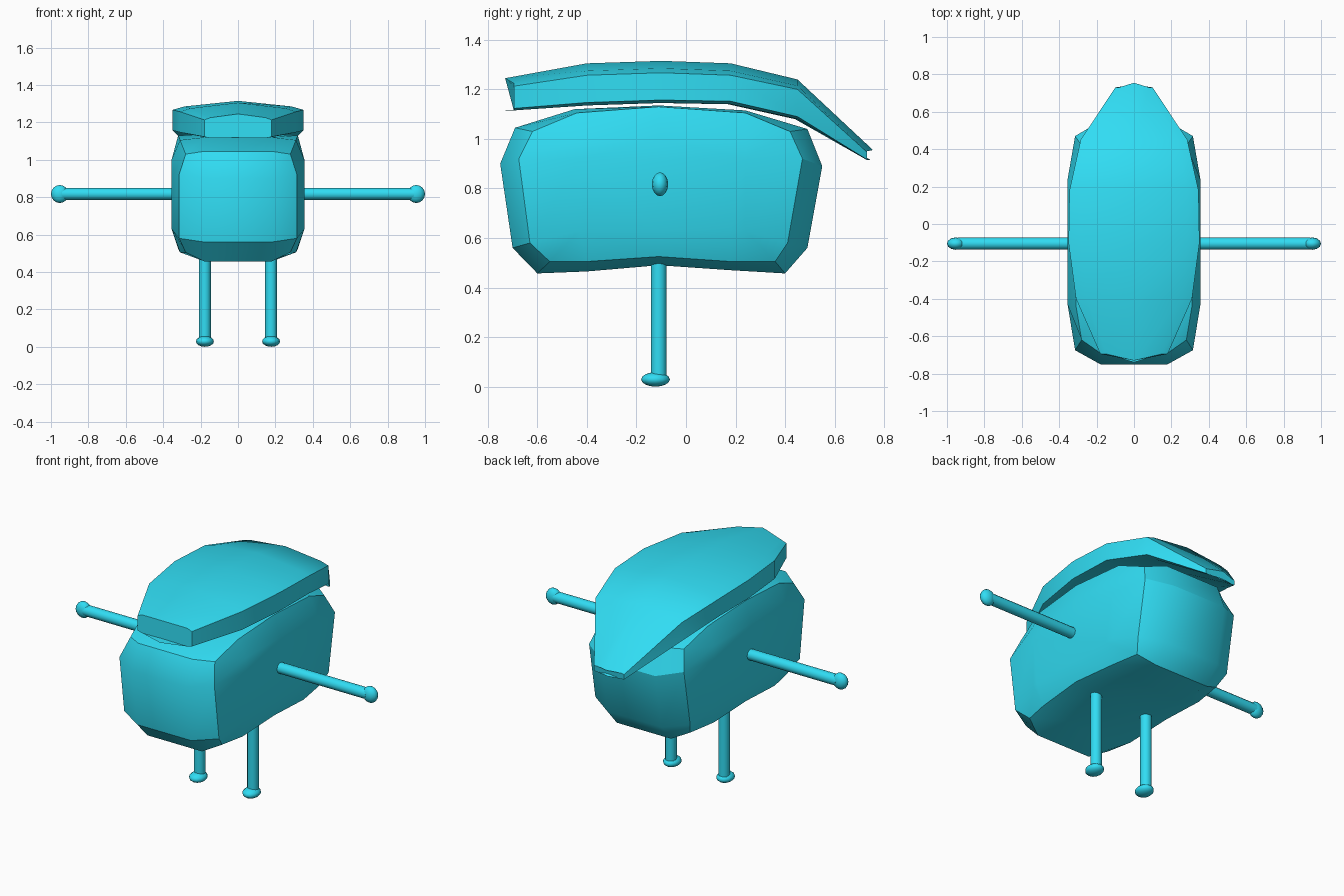
import bpy, bmesh, math
from mathutils import Matrix, Vector

if "Cube" in bpy.data.objects:
    bpy.data.objects.remove(bpy.data.objects["Cube"])

mat = bpy.data.materials.new("cyan")
mat.diffuse_color = (0.03, 0.72, 0.9, 1)
mat.use_nodes = True
mat.node_tree.nodes["Principled BSDF"].inputs["Base Color"].default_value = mat.diffuse_color


def finish(name, bm, angle=35):
    bmesh.ops.remove_doubles(bm, verts=bm.verts, dist=0.0005)
    bmesh.ops.recalc_face_normals(bm, faces=bm.faces)
    me = bpy.data.meshes.new(name)
    bm.to_mesh(me)
    bm.free()
    ob = bpy.data.objects.new(name, me)
    bpy.context.collection.objects.link(ob)
    me.materials.append(mat)
    bpy.ops.object.select_all(action='DESELECT')
    ob.select_set(True)
    bpy.context.view_layer.objects.active = ob
    bpy.ops.object.shade_smooth_by_angle(angle=math.radians(angle))
    return ob


def loft(name, rings, angle=35):
    bm = bmesh.new()
    vs = [[bm.verts.new(p) for p in r] for r in rings]
    n = len(vs[0])
    for a, b in zip(vs, vs[1:]):
        for i in range(n):
            j = (i + 1) % n
            bm.faces.new((a[i], a[j], b[j], b[i]))
    bm.faces.new(vs[0][::-1])
    bm.faces.new(vs[-1])
    return finish(name, bm, angle)


# body: side outline (y, z), shoulder outline (x, y, z), then a slightly bulged cheek
outer = [(-.75, .90), (-.69, 1.045), (-.45, 1.12), (-.11, 1.135), (.24, 1.115),
         (.49, 1.04), (.55, .89), (.49, .56), (.40, .457), (.18, .47),
         (-.11, .49), (-.40, .465), (-.60, .457), (-.70, .56)]
side = [(.315, -.675, .92), (.28, -.62, 1.03), (.31, -.44, 1.105), (.32, -.11, 1.13),
        (.31, .24, 1.105), (.28, .42, 1.03), (.315, .47, .92), (.315, .41, .58),
        (.28, .36, .505), (.31, .18, .505), (.32, -.11, .525), (.31, -.40, .505),
        (.28, -.55, .505), (.315, -.63, .58)]


def cheek(s):
    return [(s * .355, min(max(y, -.43), .24), min(max(z, .63), 1.0)) for _, y, z in side]


def shoulder(s):
    return [(s * x, y, z) for x, y, z in side]


def middle(s):
    return [(s * .18, y, z) for y, z in outer]


loft("body", [cheek(-1), shoulder(-1), middle(-1), middle(1), shoulder(1), cheek(1)], 32)

# cap: sections along y (centre y, rim y, half width, top z, bottom z, crown drop)
sections = [(-.73, -.695, .18, 1.245, 1.115, .02), (-.40, -.40, .31, 1.305, 1.135, .03),
            (-.10, -.10, .35, 1.315, 1.145, .03), (.18, .18, .345, 1.305, 1.14, .03),
            (.45, .45, .285, 1.24, 1.08, .025), (.755, .73, .10, .955, .915, .005)]
rings = []
for yc, yr, w, zt, zb, d in sections:
    rings.append([(0, yc, zt), (.82 * w, yr, zt - d), (w, yr, zt - 1.6 * d),
                  (w, yr, zb + d * .4), (.82 * w, yr, zb), (0, yc - .01, zb),
                  (-.82 * w, yr, zb), (-w, yr, zb + d * .4),
                  (-w, yr, zt - 1.6 * d), (-.82 * w, yr, zt - d)])
loft("cap", rings, 40)


def rod(name, a, b, r):
    a, b = Vector(a), Vector(b)
    bm = bmesh.new()
    m = Matrix.Translation((a + b) / 2) @ (b - a).to_track_quat('Z', 'Y').to_matrix().to_4x4()
    bmesh.ops.create_cone(bm, cap_ends=True, segments=12, radius1=r, radius2=r,
                          depth=(b - a).length, matrix=m)
    finish(name, bm)


def blob(name, c, size):
    bm = bmesh.new()
    bmesh.ops.create_uvsphere(bm, u_segments=12, v_segments=8, radius=1,
                              matrix=Matrix.Translation(c) @ Matrix.Diagonal((*size, 1)))
    finish(name, bm, 60)


# limbs, hands and feet on both sides
for s, label in ((-1, "left"), (1, "right")):
    rod(label + "_arm", (s * .33, -.105, .817), (s * .94, -.105, .817), .032)
    blob(label + "_hand", (s * .953, -.105, .817), (.047, .033, .048))
    rod(label + "_leg", (s * .177, -.11, .03), (s * .177, -.11, .55), .032)
    blob(label + "_foot", (s * .177, -.123, .029), (.048, .058, .029))
